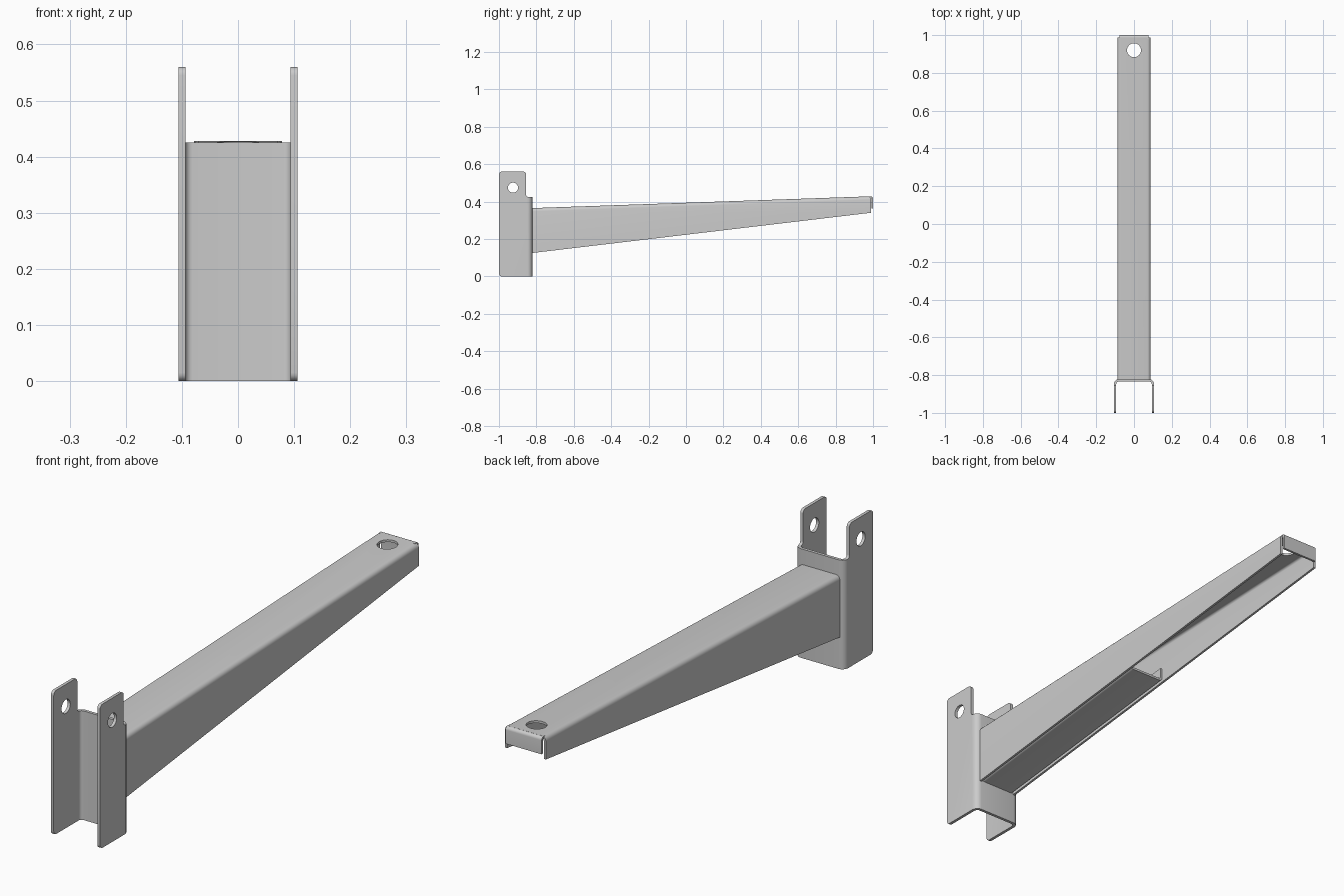
import bpy, bmesh, math
from mathutils import Vector

if "Cube" in bpy.data.objects:
    bpy.data.objects.remove(bpy.data.objects["Cube"])


def rounded(pts, seg=5):
    """Closed 2D outline from (a, b, radius) corners, each filleted."""
    out = []
    for i, (a, b, r) in enumerate(pts):
        p = Vector((a, b))
        if r == 0:
            out.append(p)
            continue
        u = (Vector(pts[i - 1][:2]) - p).normalized()
        v = (Vector(pts[(i + 1) % len(pts)][:2]) - p).normalized()
        half = u.angle(v) / 2
        c = p + (u + v).normalized() * (r / math.sin(half))
        s = p + u * (r / math.tan(half)) - c
        e = p + v * (r / math.tan(half)) - c
        turn = s.angle_signed(e)
        for k in range(seg + 1):
            t = -turn * k / seg
            out.append(c + Vector((s.x * math.cos(t) - s.y * math.sin(t),
                                   s.x * math.sin(t) + s.y * math.cos(t))))
    return out


def loft(name, ring_a, ring_b):
    """Solid between two matching 3D rings."""
    bm = bmesh.new()
    a = [bm.verts.new(p) for p in ring_a]
    b = [bm.verts.new(p) for p in ring_b]
    bm.faces.new(a)
    bm.faces.new(b[::-1])
    n = len(a)
    for i in range(n):
        bm.faces.new((a[i], b[i], b[(i + 1) % n], a[(i + 1) % n]))
    bmesh.ops.recalc_face_normals(bm, faces=bm.faces)
    me = bpy.data.meshes.new(name)
    bm.to_mesh(me)
    bm.free()
    ob = bpy.data.objects.new(name, me)
    bpy.context.collection.objects.link(ob)
    return ob


def along_x(name, prof, x0, x1):
    return loft(name, [(x0, a, b) for a, b in prof], [(x1, a, b) for a, b in prof])


def disc(a, b, r, n=32):
    return [(a + r * math.cos(2 * math.pi * k / n),
             b + r * math.sin(2 * math.pi * k / n)) for k in range(n)]


def activate(ob):
    bpy.ops.object.select_all(action='DESELECT')
    ob.select_set(True)
    bpy.context.view_layer.objects.active = ob


def cut(ob, cutter, op='DIFFERENCE'):
    m = ob.modifiers.new("cut", 'BOOLEAN')
    m.operation, m.object, m.solver = op, cutter, 'EXACT'
    activate(ob)
    bpy.ops.object.modifier_apply(modifier=m.name)
    bpy.data.objects.remove(cutter)


def channel(w, t, z_open, z_closed, r):
    """U section: outer half width w, sheet t, open end to closed end."""
    d = t if z_closed > z_open else -t
    return rounded([(-w, z_open, 0), (-w, z_closed, r), (w, z_closed, r), (w, z_open, 0),
                    (w - t, z_open, 0), (w - t, z_closed - d, r - t),
                    (-w + t, z_closed - d, r - t), (-w + t, z_open, 0)])


# Mounting bracket: bent channel trimmed to the side outline with ears
Y_WEB = -0.822
u = channel(0.106, 0.012, -1.0, Y_WEB, 0.025)
bracket = loft("mounting_bracket", [(a, b, -0.05) for a, b in u], [(a, b, 0.7) for a, b in u])
side = rounded([(-1.01, 0, 0), (-0.7, 0, 0), (-0.7, 0.425, 0), (-0.855, 0.425, 0.012),
                (-0.855, 0.56, 0.015), (-1.0, 0.56, 0.015), (-1.0, 0.0, 0.015)][1:])
cut(bracket, along_x("side_trim", side, -0.2, 0.2), 'INTERSECT')
cut(bracket, along_x("bolt_hole", disc(-0.925, 0.474, 0.027), -0.2, 0.2))

# Tapered arm: inverted channel, deep at the bracket and shallow at the tip
Y_TIP = 0.988
root = channel(0.088, 0.009, 0.125, 0.365, 0.018)
tip = channel(0.088, 0.009, 0.34, 0.428, 0.018)
arm = loft("tapered_arm", [(a, Y_WEB, b) for a, b in root], [(a, Y_TIP, b) for a, b in tip])
cut(arm, loft("tip_hole", [(a, b, 0.3) for a, b in disc(0, 0.92, 0.037)],
              [(a, b, 0.6) for a, b in disc(0, 0.92, 0.037)]))

# Folded end flap at the tip
flap = rounded([(0.978, 0.4275, 0), (1.0, 0.428, 0.012), (1.0, 0.362, 0), (0.991, 0.362, 0),
                (0.991, 0.419, 0.003), (0.978, 0.4185, 0)])
end_flap = along_x("end_flap", flap, -0.078, 0.078)


# Stiffener channel closing the underside of the inner half
def stiffener_ring(y):
    z = 0.128 + 0.215 * (y - Y_WEB) / (Y_TIP - Y_WEB)
    return [(a, y, b) for a, b in channel(0.0788, 0.009, z + 0.055, z, 0.014)]


stiffener = loft("underside_stiffener", stiffener_ring(Y_WEB), stiffener_ring(0.075))

for ob in (bracket, arm, end_flap, stiffener):
    activate(ob)
    bpy.ops.object.shade_smooth_by_angle()
